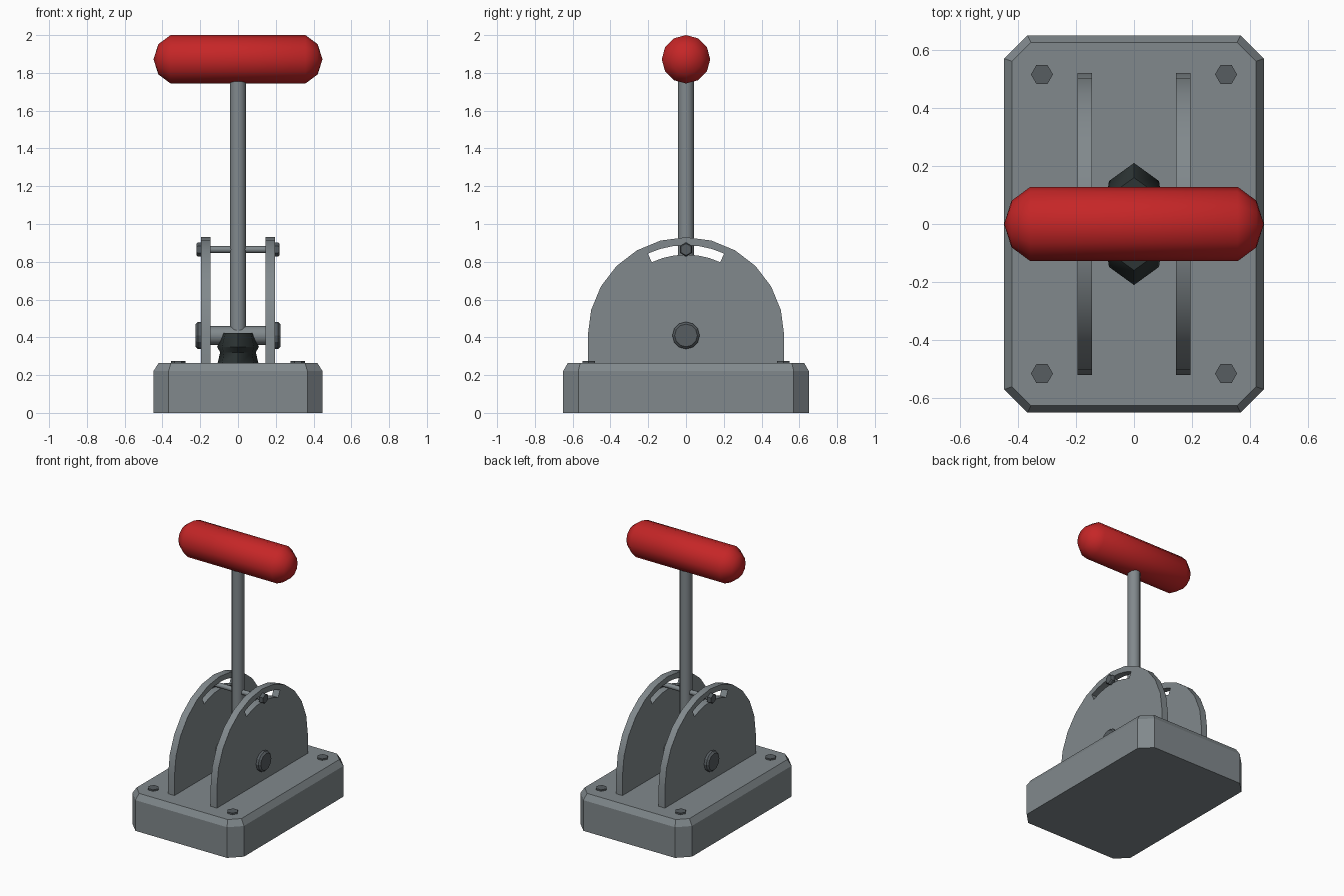
import bpy, bmesh
from math import sin, cos, pi, radians
from mathutils import Matrix, Vector

cube = bpy.data.objects.get("Cube")
if cube:
    bpy.data.objects.remove(cube, do_unlink=True)


def material(name, r, g, b):
    m = bpy.data.materials.new(name)
    m.use_nodes = True
    m.diffuse_color = (r, g, b, 1)
    m.node_tree.nodes["Principled BSDF"].inputs["Base Color"].default_value = (r, g, b, 1)
    return m


GREY = material("steel grey", 0.22, 0.25, 0.265)
DARK = material("bolt grey", 0.095, 0.11, 0.12)
BLACK = material("rubber black", 0.026, 0.035, 0.035)
RED = material("grip red", 0.56, 0.019, 0.02)


def finish(name, bm, mat, angle=None):
    bmesh.ops.recalc_face_normals(bm, faces=bm.faces)
    mesh = bpy.data.meshes.new(name)
    bm.to_mesh(mesh)
    bm.free()
    mesh.materials.append(mat)
    ob = bpy.data.objects.new(name, mesh)
    bpy.context.collection.objects.link(ob)
    if angle:
        bpy.ops.object.select_all(action="DESELECT")
        ob.select_set(True)
        bpy.context.view_layer.objects.active = ob
        bpy.ops.object.shade_smooth_by_angle(angle=radians(angle))
    return ob


def loft(name, rings, mat, matrix=Matrix(), angle=None):
    """Skin a stack of equal-length rings and cap both ends."""
    bm = bmesh.new()
    loops = [[bm.verts.new(matrix @ Vector(p)) for p in ring] for ring in rings]
    n = len(loops[0])
    for a, b in zip(loops, loops[1:]):
        for i in range(n):
            j = (i + 1) % n
            bm.faces.new((a[i], a[j], b[j], b[i]))
    bm.faces.new(loops[0])
    bm.faces.new(loops[-1])
    bmesh.ops.remove_doubles(bm, verts=bm.verts, dist=0.0005)
    return finish(name, bm, mat, angle)


def lathe(name, profile, sides, mat, matrix=Matrix(), angle=None):
    """Revolve (height, radius) pairs about the local z axis."""
    rings = [[(r * cos(2 * pi * i / sides), r * sin(2 * pi * i / sides), h)
              for i in range(sides)] for h, r in profile]
    return loft(name, rings, mat, matrix, angle)


def along_x(z):
    return Matrix.Translation((0, 0, z)) @ Matrix.Rotation(pi / 2, 4, "Y")


def arc(radius, start, end, steps):
    angles = [radians(start + (end - start) * i / steps) for i in range(steps + 1)]
    return [(radius * cos(a), PIVOT + radius * sin(a)) for a in angles]


PIVOT = 0.41   # height of the pivot axle
PIN = 0.865    # height of the stop pin
GRIP = 1.872   # height of the handle
TOP = 0.265    # top of the base


# Base block with cut corners and a sloped top rim
def base_ring(x, y, cut, z):
    quarter = [(x, y - cut), (x - cut, y)]
    half = quarter + [(-a, b) for a, b in reversed(quarter)]
    return [(a, b, z) for a, b in half + [(-a, -b) for a, b in half]]


loft("base", [base_ring(0.447, 0.65, 0.08, 0), base_ring(0.447, 0.65, 0.08, 0.222),
              base_ring(0.42, 0.625, 0.065, TOP)], GREY)

# Hex bolts in the base corners
for sx, side in ((1, "left"), (-1, "right")):
    for sy, end in ((1, "back"), (-1, "front")):
        lathe(f"base_bolt_{end}_{side}", [(TOP - 0.01, 0.038), (0.276, 0.038)], 6, DARK,
              Matrix.Translation((sx * 0.317, sy * 0.515, 0)))


# Upright quadrant plates, each with a curved slot
def plate(name, x0, x1):
    outline = [(-0.52, TOP - 0.01), (0.52, TOP - 0.01)] + arc(0.52, 0, 180, 12)
    slot = arc(0.478, 65, 115, 6) + arc(0.428, 115, 65, 6)
    bm = bmesh.new()
    edges = []
    for loop in (outline, slot):
        vs = [bm.verts.new((x0, y, z)) for y, z in loop]
        edges += [bm.edges.new((vs[i - 1], vs[i])) for i in range(len(vs))]
    bmesh.ops.triangle_fill(bm, edges=edges, use_beauty=True, normal=(1, 0, 0))
    made = bmesh.ops.extrude_face_region(bm, geom=bm.faces[:], use_keep_orig=True)
    moved = [g for g in made["geom"] if isinstance(g, bmesh.types.BMVert)]
    bmesh.ops.translate(bm, verts=moved, vec=(x1 - x0, 0, 0))
    finish(name, bm, GREY, 30)


plate("plate_left", 0.145, 0.195)
plate("plate_right", -0.195, -0.145)

# Axle and stop pin with their heads
lathe("pivot_axle", [(-0.2, 0.05), (0.2, 0.05)], 12, GREY, along_x(PIVOT), 40)
lathe("stop_pin", [(-0.2, 0.018), (0.2, 0.018)], 8, GREY, along_x(PIN), 50)
for s, side in ((1, "left"), (-1, "right")):
    lathe(f"axle_head_{side}", [(s * 0.19, 0.072), (s * 0.213, 0.072), (s * 0.225, 0.06)],
          12, DARK, along_x(PIVOT))
    lathe(f"pin_head_{side}", [(s * 0.19, 0.037), (s * 0.212, 0.037), (s * 0.22, 0.031)],
          6, DARK, along_x(PIN))

# Rubber boot, stretched front to back
boot_outline = [(0.11, 0), (0.086, 0.148), (0, 0.21), (-0.086, 0.148),
                (-0.11, 0), (-0.086, -0.148), (0, -0.21), (0.086, -0.148)]
boot_profile = [(TOP - 0.01, 1), (0.32, 0.86), (0.35, 1), (0.423, 0.76)]
loft("boot", [[(x * k, y * k, z) for x, y in boot_outline] for z, k in boot_profile],
     BLACK, angle=50)

# Lever shaft and grip
lathe("lever_shaft", [(0.36, 0.043), (1.8, 0.043)], 12, GREY, angle=40)
half_grip = [(0.357, 0.128), (0.422, 0.08), (0.447, 0)]
lathe("grip", [(-x, r) for x, r in reversed(half_grip)] + half_grip, 12, RED,
      along_x(GRIP), 50)
